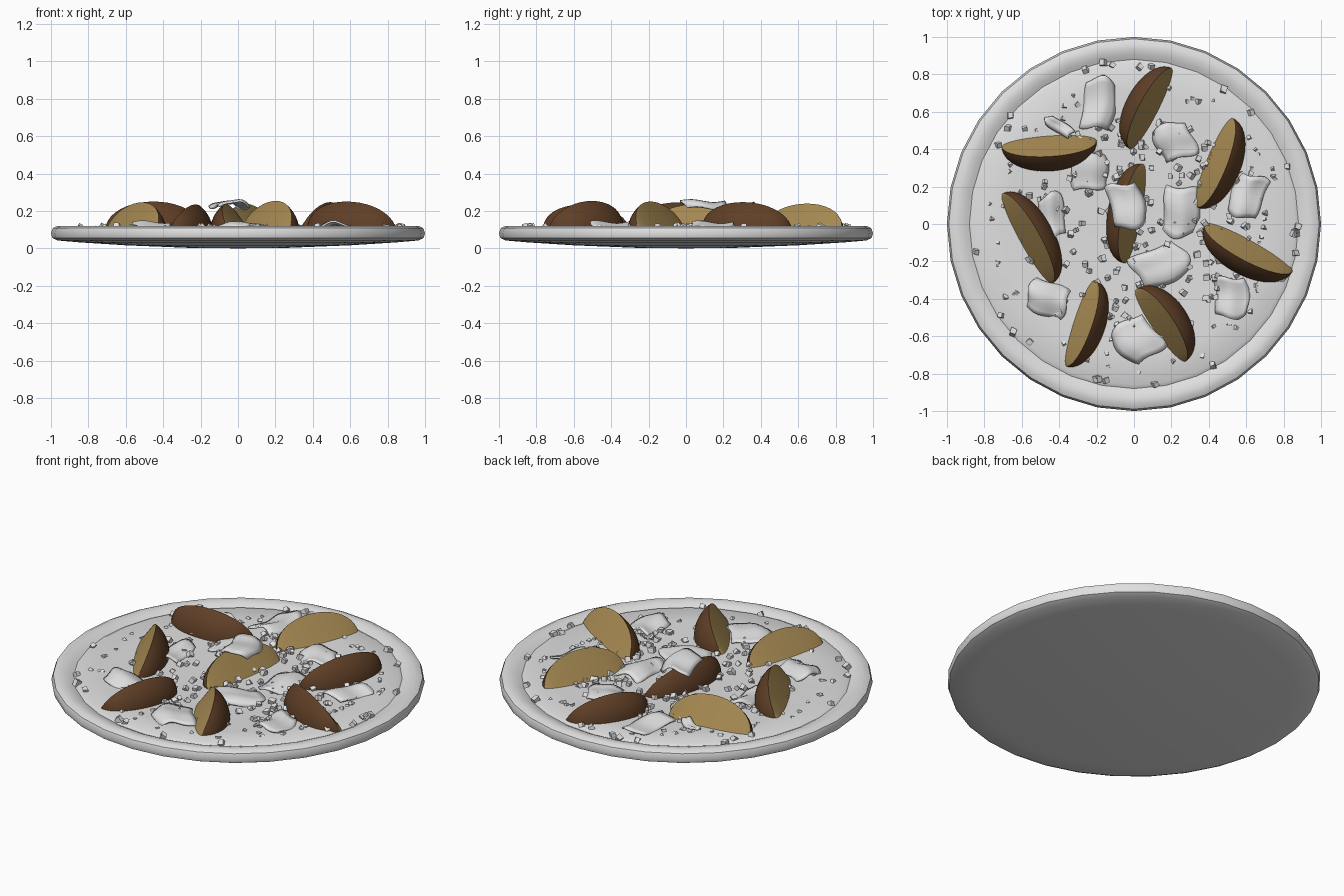
import bpy, bmesh, math, random
from mathutils import Vector, Matrix

if "Cube" in bpy.data.objects:
    bpy.data.objects.remove(bpy.data.objects["Cube"])

random.seed(7)


def material(name, rgb):
    m = bpy.data.materials.new(name)
    m.diffuse_color = (*rgb, 1)
    m.use_nodes = True
    m.node_tree.nodes["Principled BSDF"].inputs["Base Color"].default_value = m.diffuse_color
    return m


WHITE = material("white", (0.75, 0.75, 0.75))
SKIN = material("potato skin brown", (0.115, 0.05, 0.02))
FLESH = material("potato flesh tan", (0.38, 0.25, 0.085))


def finish(name, bm, mats, angle=35):
    bmesh.ops.remove_doubles(bm, verts=bm.verts, dist=0.0005)
    bmesh.ops.recalc_face_normals(bm, faces=bm.faces)
    me = bpy.data.meshes.new(name)
    bm.to_mesh(me)
    bm.free()
    for m in mats:
        me.materials.append(m)
    ob = bpy.data.objects.new(name, me)
    bpy.context.collection.objects.link(ob)
    bpy.ops.object.select_all(action='DESELECT')
    ob.select_set(True)
    bpy.context.view_layer.objects.active = ob
    if angle:
        bpy.ops.object.shade_smooth_by_angle(angle=math.radians(angle))
    return ob


def floor_z(r):
    return 0.094 + 0.016 * min(r / 0.8, 1) ** 2


# Plate: lathed profile with a rounded rim
def plate():
    prof = [(0, 0), (0.25, 0.002), (0.6, 0.016), (0.85, 0.032), (0.965, 0.042),
            (0.992, 0.055), (1.0, 0.08), (0.99, 0.108), (0.965, 0.12), (0.935, 0.12),
            (0.905, 0.112), (0.88, 0.1)]
    prof += [(r, floor_z(r)) for r in (0.86, 0.7, 0.5, 0.25, 0)]
    bm = bmesh.new()
    n = 32
    rings = [[bm.verts.new((r * math.cos(2 * math.pi * k / n),
                            r * math.sin(2 * math.pi * k / n), z)) for k in range(n)]
             if r else [bm.verts.new((0, 0, z))] * n for r, z in prof]
    for a, b in zip(rings, rings[1:]):
        for k in range(n):
            j = (k + 1) % n
            bm.faces.new(list(dict.fromkeys((a[k], a[j], b[j], b[k]))))
    finish("plate", bm, [WHITE], 40)


# Potato wedge lying on one cut side, between two tips, with skin to one side
def wedge(i, p, q, side, size=1.0, n=20, k=10):
    p, q = Vector((*p, 0)), Vector((*q, 0))
    mid, axis = (p + q) / 2, (q - p) / 2
    out = Vector((axis.y, -axis.x, 0)).normalized() * side
    theta = math.radians(53)
    bm = bmesh.new()
    rings = []
    for a in range(n + 1):
        t = math.pi * a / n
        s = math.sin(t) ** 0.9 * size if 0 < a < n else 0
        ring = [mid - axis * math.cos(t) - out * 0.045 * s + Vector((0, 0, 0.092))]
        for b in range(k + 1):
            f = theta * b / k
            r = 0.198 * s
            ring.append(ring[0] + out * r * math.cos(f) + Vector((0, 0, r * math.sin(f))))
        rings.append([bm.verts.new(v) for v in ring])
    m = k + 2
    for a, b in zip(rings, rings[1:]):
        for c in range(m):
            d = (c + 1) % m
            f = bm.faces.new((a[c], a[d], b[d], b[c]))
            f.material_index = 0 if 0 < c < m - 1 else 1
    finish(f"potato_wedge_{i}", bm, [SKIN, FLESH], 35)


# Thin curled flake with a ragged outline
def flake(i, x, y, w, h, deg, z=None, curl=0.03, n=8):
    bm = bmesh.new()
    if z is None:
        z = floor_z(math.hypot(x, y)) + 0.004
    ph = [random.uniform(0, 6.28) for _ in range(4)]
    rot = Matrix.Rotation(math.radians(deg), 3, 'Z')
    grid = []
    for a in range(n + 1):
        row = []
        for b in range(n + 1):
            u, v = 2 * a / n - 1, 2 * b / n - 1
            px = w / 2 * (u * (1 - 0.12 * v * v) + 0.12 * math.sin(2.5 * v + ph[0]))
            py = h / 2 * (v * (1 - 0.12 * u * u) + 0.14 * math.sin(2.5 * u + ph[1]))
            pz = curl * (1 - u * u) * 0.9 + 0.008 * math.sin(3 * v + ph[2]) \
                + 0.006 * math.sin(4 * u + ph[3])
            row.append(bm.verts.new(rot @ Vector((px, py, pz)) + Vector((x, y, z))))
        grid.append(row)
    for a in range(n):
        for b in range(n):
            bm.faces.new((grid[a][b], grid[a + 1][b], grid[a + 1][b + 1], grid[a][b + 1]))
    ob = finish(f"flake_{i}", bm, [WHITE], 50)
    sol = ob.modifiers.new("thickness", 'SOLIDIFY')
    sol.thickness = 0.01
    sol.offset = 0


# Coarse salt grains: small tumbled cubes, half sunk towards the edge
def grains():
    bm = bmesh.new()

    def grain(x, y, z, s):
        rot = Matrix.Rotation(random.uniform(0, 6.28), 4,
                              Vector([random.uniform(-1, 1) for _ in range(3)]))
        res = bmesh.ops.create_cube(bm, size=s, matrix=Matrix.Translation((x, y, z)) @ rot)
        for v in res["verts"]:
            v.co += Vector([random.uniform(-0.12, 0.12) * s for _ in range(3)])

    for _ in range(230):
        r, a = 0.62 * math.sqrt(random.random()), random.uniform(0, 2 * math.pi)
        grain(r * math.cos(a), r * math.sin(a), 0.106, random.uniform(0.02, 0.03))
    for _ in range(90):
        r, a = random.uniform(0.6, 0.8), random.uniform(0, 2 * math.pi)
        grain(r * math.cos(a), r * math.sin(a), 0.105, random.uniform(0.014, 0.024))
    for _ in range(26):
        r, a = random.uniform(0.83, 0.88), random.uniform(0, 2 * math.pi)
        grain(r * math.cos(a), r * math.sin(a), 0.113, random.uniform(0.024, 0.032))
    finish("salt_grains", bm, [WHITE], 0)


plate()

WEDGES = [  # tip, tip, skin side, size
    ((-0.02, 0.40), (0.21, 0.83), -1, 0.93),
    ((-0.71, 0.42), (-0.20, 0.45), 1, 1.0),
    ((-0.71, 0.16), (-0.44, -0.32), -1, 0.97),
    ((0.33, 0.09), (0.52, 0.57), 1, 0.98),
    ((0.38, 0.00), (0.85, -0.25), 1, 1.0),
    ((0.01, -0.35), (0.27, -0.74), -1, 1.02),
    ((-0.37, -0.76), (-0.21, -0.30), 1, 0.9),
    ((-0.05, -0.21), (0.05, 0.32), -1, 0.92),
]
for i, (p, q, side, size) in enumerate(WEDGES, 1):
    wedge(i, p, q, side, size)

FLAKES = [  # x, y, width, length, turn
    (-0.19, 0.64, 0.17, 0.28, -10), (0.22, 0.44, 0.20, 0.20, 20),
    (-0.24, 0.28, 0.20, 0.20, 10), (0.25, 0.07, 0.19, 0.27, -8),
    (0.61, 0.15, 0.17, 0.24, -25), (-0.44, 0.04, 0.14, 0.24, 10),
    (0.14, -0.22, 0.20, 0.29, -65), (0.52, -0.39, 0.18, 0.22, 5),
    (-0.46, -0.40, 0.18, 0.22, 65), (0.02, -0.62, 0.22, 0.24, 40),
    (-0.40, 0.52, 0.06, 0.16, 55),
]
for i, f in enumerate(FLAKES, 1):
    flake(i, *f, curl=0.026)
flake("top", -0.04, 0.10, 0.18, 0.25, 15, z=0.215, curl=0.04)

grains()
